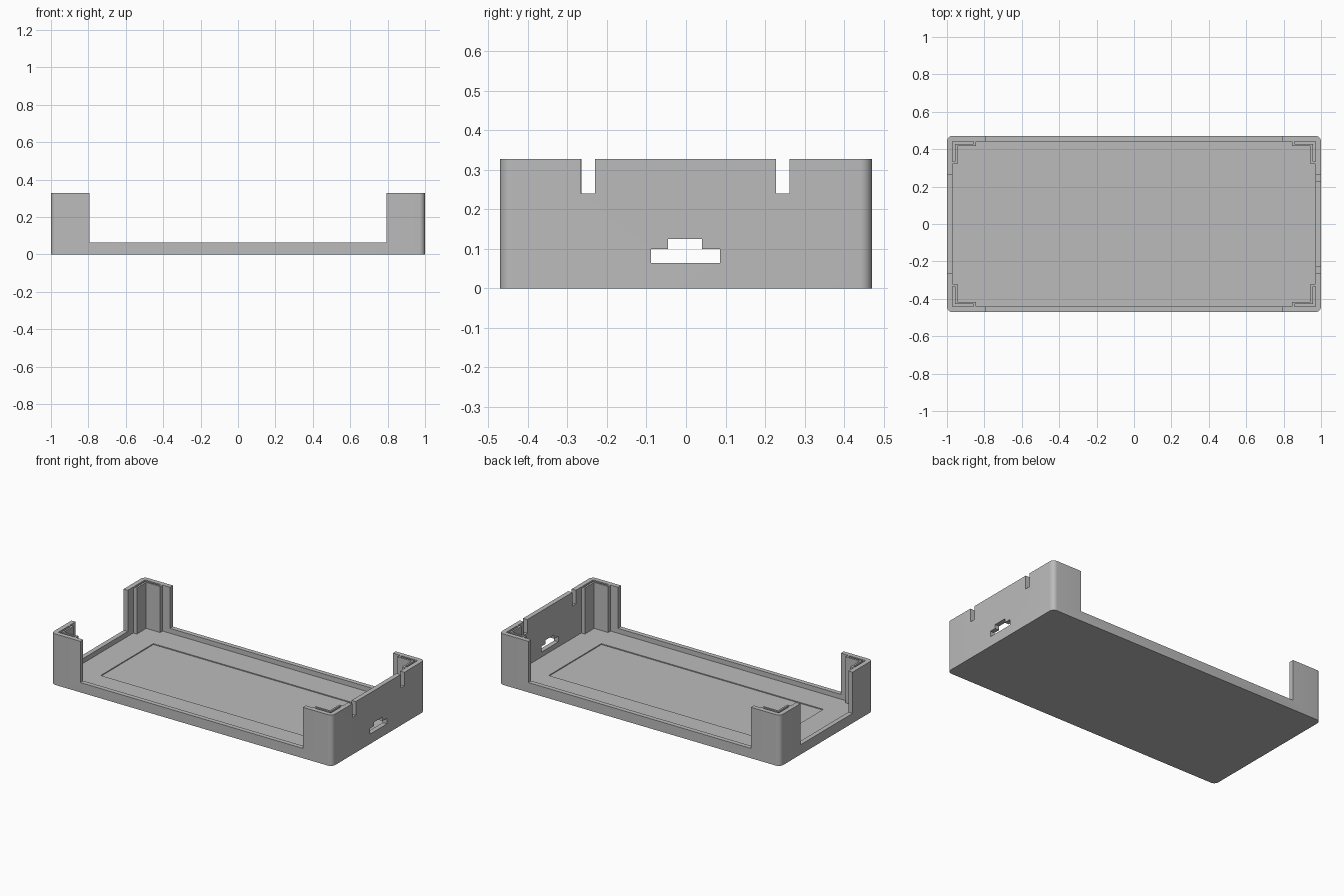
import bpy, bmesh, math

cube = bpy.data.objects.get("Cube")
if cube:
    bpy.data.objects.remove(cube, do_unlink=True)

L, W, H = 1.0, 0.471, 0.328      # half length, half width, height
WALL, FLOOR, RIM = 0.03, 0.032, 0.063

grey = bpy.data.materials.new("plain grey")
grey.use_nodes = True
colour = (0.5, 0.5, 0.5, 1)
grey.diffuse_color = colour
grey.node_tree.nodes["Principled BSDF"].inputs["Base Color"].default_value = colour


def finish(bm, name):
    bmesh.ops.recalc_face_normals(bm, faces=bm.faces)
    mesh = bpy.data.meshes.new(name)
    bm.to_mesh(mesh)
    bm.free()
    mesh.materials.append(grey)
    obj = bpy.data.objects.new(name, mesh)
    bpy.context.collection.objects.link(obj)
    return obj


def box(name, x0, x1, y0, y1, z0, z1, radius=0):
    bm = bmesh.new()
    bmesh.ops.create_cube(bm, size=1)
    for v in bm.verts:
        v.co.x = x1 if v.co.x > 0 else x0
        v.co.y = y1 if v.co.y > 0 else y0
        v.co.z = z1 if v.co.z > 0 else z0
    if radius:
        upright = [e for e in bm.edges if abs(e.verts[0].co.z - e.verts[1].co.z) > 0.01]
        bmesh.ops.bevel(bm, geom=upright, offset=radius, segments=8,
                        profile=0.5, affect='EDGES')
    return finish(bm, name)


def cut(target, *bounds):
    cutter = box("cutter", *bounds)
    cutter.hide_render = True
    mod = target.modifiers.new("cut", 'BOOLEAN')
    mod.operation, mod.solver, mod.object = 'DIFFERENCE', 'EXACT', cutter
    bpy.context.view_layer.objects.active = target
    bpy.ops.object.modifier_apply(modifier=mod.name)
    bpy.data.objects.remove(cutter, do_unlink=True)


# Tray shell with rounded upright corners
tray = box("tray", -L, L, -W, W, 0, H, 0.03)
cut(tray, WALL - L, L - WALL, WALL - W, W - WALL, FLOOR, 1)

# Openings through the front, back and right walls, leaving a low rim
cut(tray, -0.793, 0.793, -1, 1, RIM, 1)
cut(tray, -1.2, -0.9, -0.265, 0.265, RIM, 1)

# Shallow floor recess
cut(tray, -0.79, 0.79, -0.268, 0.268, FLOOR - 0.006, 0.2)

# Two notches and a stepped port in the left wall
for y in (-0.248, 0.245):
    cut(tray, 0.9, 1.2, y - 0.0175, y + 0.0175, 0.24, 1)
cut(tray, 0.9, 1.2, -0.088, 0.086, 0.064, 0.1)
cut(tray, 0.9, 1.2, -0.045, 0.041, 0.09, 0.125)

bpy.ops.object.select_all(action='DESELECT')
tray.select_set(True)
bpy.context.view_layer.objects.active = tray
bpy.ops.object.shade_smooth_by_angle(angle=math.radians(30))

# L-shaped corner guides, each with a narrow slot against the wall
guide = [(0.03, 0.15), (0.055, 0.15), (0.055, 0.055), (0.155, 0.055), (0.155, 0.03),
         (0.143, 0.03), (0.143, 0.043), (0.043, 0.043), (0.043, 0.138), (0.03, 0.138)]
for sx, side in ((-1, "right"), (1, "left")):
    for sy, end in ((-1, "front"), (1, "back")):
        bm = bmesh.new()
        base = bm.faces.new([bm.verts.new((sx * (L - a), sy * (W - b), FLOOR - 0.002))
                             for a, b in guide])
        top = bmesh.ops.extrude_face_region(bm, geom=[base])["geom"]
        for v in top:
            if isinstance(v, bmesh.types.BMVert):
                v.co.z = H
        finish(bm, f"{end}_{side}_corner_guide")
